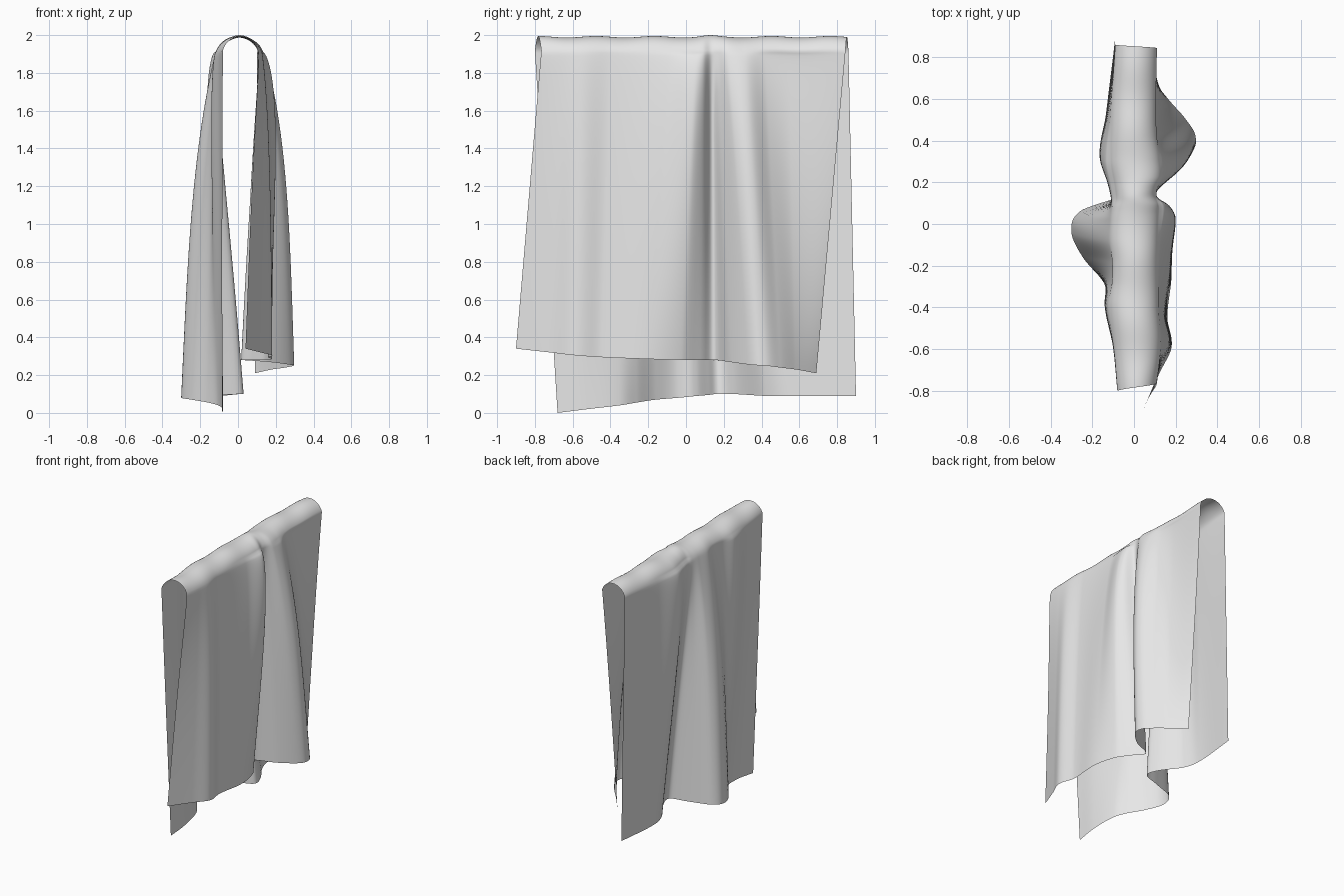
import bpy
import math

# Remove the default cube
cube = bpy.data.objects.get("Cube")
if cube:
    bpy.data.objects.remove(cube, do_unlink=True)

COLUMNS = 220        # along the rail
ARCH_ROWS = 18       # over the rail
PANEL_ROWS = 48      # down each hanging side
RAIL_Z = 1.885
RAIL_R = 0.106
START = 0.3          # angle where the cloth leaves the rail

# Fold lines: y on rail, x on rail, y at hem, x at hem, z at hem, belly
LEFT_FOLDS = [
    (-.80, .105, -.90, .04, .34, .015),
    (-.68, .12, -.72, .12, .32, .01),
    (-.57, .125, -.59, .18, .305, .01),
    (-.42, .115, -.45, .16, .295, .005),
    (-.10, .115, -.20, .18, .285, .025),
    (.04, .12, -.02, .14, .28, .07),
    (.085, .12, .08, .07, .28, .065),
    (.125, .105, .155, .02, .28, .02),
    (.16, .11, .23, .16, .27, 0),
    (.22, .13, .34, .275, .255, .01),
    (.31, .125, .42, .295, .25, .02),
    (.42, .11, .50, .25, .24, -.015),
    (.55, .105, .58, .18, .23, -.02),
    (.86, .11, .69, .09, .21, 0),
]
RIGHT_FOLDS = [
    (-.80, -.08, -.68, -.085, 0, 0),
    (-.60, -.095, -.52, -.08, .02, -.01),
    (-.40, -.115, -.35, -.105, .04, -.03),
    (-.28, -.105, -.26, -.16, .055, 0),
    (-.18, -.105, -.16, -.245, .07, .01),
    (-.08, -.115, -.04, -.30, .08, -.005),
    (.02, -.11, .06, -.26, .09, -.005),
    (.08, -.10, .12, -.10, .095, -.02),
    (.12, -.09, .16, .02, .10, -.05),
    (.18, -.095, .25, .01, .10, -.06),
    (.30, -.115, .42, -.09, .09, -.06),
    (.50, -.11, .57, -.12, .09, -.02),
    (.86, -.09, .90, -.09, .09, 0),
]


def slope(rows, i, c):
    a, b = rows[max(i - 1, 0)], rows[min(i + 1, len(rows) - 1)]
    return (b[c] - a[c]) / (b[0] - a[0])


def fold_at(rows, y):
    """Smoothly interpolate every fold value at a position on the rail."""
    i = 0
    while i < len(rows) - 2 and y > rows[i + 1][0]:
        i += 1
    p, q = rows[i], rows[i + 1]
    w = q[0] - p[0]
    t = (y - p[0]) / w
    h = t * t * (3 - 2 * t)
    return [p[c] + (q[c] - p[c]) * h
            + w * t * (1 - t) * ((1 - t) * slope(rows, i, c)
                                 - t * slope(rows, i + 1, c))
            for c in range(6)]


def rail_lift(y):
    """Gentle ripples along the top edge."""
    pinch = math.exp(-((y - .12) / .05) ** 2)
    return .004 * math.cos(20 * (y - .14)) + .005 * pinch


def panel(fold, top):
    """Points from the rail down to the hem."""
    points = []
    for r in range(1, PANEL_ROWS + 1):
        t = (r / PANEL_ROWS) ** 1.3
        flare = .5 * t + .5 * (1 - (1 - t) ** 3.5)
        x = top[0] + (fold[3] - top[0]) * flare
        x += fold[5] * math.sin(math.pi * math.sqrt(t))
        points.append((x, top[1] + (fold[2] - top[1]) * t,
                       top[2] + (fold[4] - top[2]) * t))
    return points


def cloth_strip(y):
    """One full strip, hem to hem across the rail."""
    left, right = fold_at(LEFT_FOLDS, y), fold_at(RIGHT_FOLDS, y)
    mid = (left[1] + right[1]) / 2
    half = (left[1] - right[1]) / 2 / math.cos(START)
    skew = .01 - .03 * y      # the cloth hangs slightly askew
    arch = []
    for k in range(ARCH_ROWS + 1):
        f = k / ARCH_ROWS
        a = START + (math.pi - 2 * START) * f
        arch.append((mid + half * math.cos(a), y + skew * (1 - f),
                     RAIL_Z + (RAIL_R + rail_lift(y)) * math.sin(a)))
    return panel(left, arch[0])[::-1] + arch + panel(right, arch[-1])


# Draped cloth sheet
first, last = LEFT_FOLDS[0][0], LEFT_FOLDS[-1][0]
verts = []
for c in range(COLUMNS + 1):
    verts += cloth_strip(first + (last - first) * c / COLUMNS)
n = len(verts) // (COLUMNS + 1)
faces = [(c * n + r, c * n + n + r, c * n + n + r + 1, c * n + r + 1)
         for c in range(COLUMNS) for r in range(n - 1)]

mesh = bpy.data.meshes.new("draped_cloth")
mesh.from_pydata(verts, [], faces)
mesh.update()
cloth = bpy.data.objects.new("draped_cloth", mesh)
bpy.context.collection.objects.link(cloth)
for polygon in mesh.polygons:
    polygon.use_smooth = True

# Plain pale grey fabric
fabric = bpy.data.materials.new("pale_grey_fabric")
fabric.use_nodes = True
colour = (.8, .8, .8, 1)
fabric.diffuse_color = colour
fabric.node_tree.nodes["Principled BSDF"].inputs["Base Color"].default_value = colour
mesh.materials.append(fabric)
